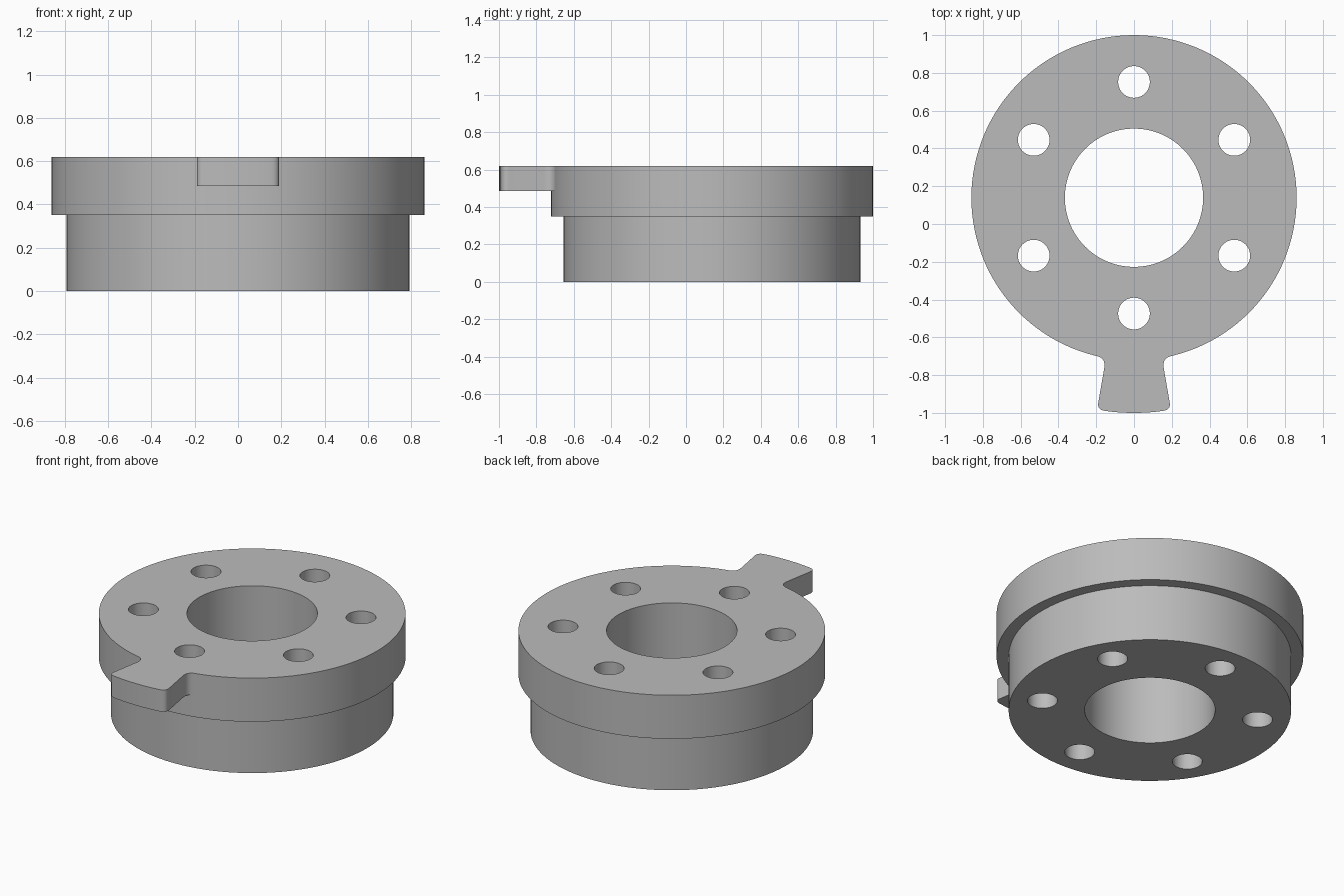
import bpy
import bmesh
from math import cos, sin, pi, sqrt, radians
from mathutils import Vector

CY = 0.139                      # axis of the round body
TOP, STEP, TAB_Z = 0.62, 0.35, 0.485
R_FLANGE, R_HUB, R_BORE = 0.861, 0.793, 0.366

if "Cube" in bpy.data.objects:
    bpy.data.objects.remove(bpy.data.objects["Cube"], do_unlink=True)

grey = bpy.data.materials.new("plain grey")
grey.use_nodes = True
colour = (0.5, 0.5, 0.5, 1)
grey.diffuse_color = colour
grey.node_tree.nodes["Principled BSDF"].inputs["Base Color"].default_value = colour


def finish(bm, name):
    bmesh.ops.recalc_face_normals(bm, faces=bm.faces)
    mesh = bpy.data.meshes.new(name)
    bm.to_mesh(mesh)
    bm.free()
    mesh.materials.append(grey)
    obj = bpy.data.objects.new(name, mesh)
    bpy.context.collection.objects.link(obj)
    return obj


def prism(name, outline, z0, z1):
    bm = bmesh.new()
    face = bm.faces.new([bm.verts.new((x, y, z0)) for x, y in outline])
    out = bmesh.ops.extrude_face_region(bm, geom=[face])
    moved = [v for v in out["geom"] if isinstance(v, bmesh.types.BMVert)]
    bmesh.ops.translate(bm, verts=moved, vec=(0, 0, z1 - z0))
    return finish(bm, name)


def circle(x, y, r, n):
    return [(x + r * cos(2 * pi * i / n), y + r * sin(2 * pi * i / n)) for i in range(n)]


def bend(a, c, b, n=8):
    """Rounded corner from a to b around control point c."""
    a, b, c = Vector(a), Vector(b), Vector(c)
    return [tuple(a.lerp(c, i / n).lerp(c.lerp(b, i / n), i / n)) for i in range(n + 1)]


def combine(target, other, operation):
    mod = target.modifiers.new(operation.lower(), "BOOLEAN")
    mod.operation, mod.solver, mod.object = operation, "EXACT", other
    bpy.context.view_layer.objects.active = target
    bpy.ops.object.modifier_apply(modifier=mod.name)
    bpy.data.objects.remove(other, do_unlink=True)


# Stepped ring: hub, flange and bore turned from one profile
profile = [(R_BORE, 0), (R_HUB, 0), (R_HUB, STEP),
           (R_FLANGE, STEP), (R_FLANGE, TOP), (R_BORE, TOP)]
bm = bmesh.new()
verts = [bm.verts.new((r, CY, z)) for r, z in profile]
edges = [bm.edges.new((verts[i - 1], verts[i])) for i in range(len(verts))]
bmesh.ops.spin(bm, geom=verts + edges, cent=(0, CY, 0), axis=(0, 0, 1),
               angle=2 * pi, steps=128, use_merge=True)
bmesh.ops.remove_doubles(bm, verts=bm.verts, dist=0.0001)
body = finish(bm, "flanged_ring")

# Flared key tab with filleted root and rounded outer corners
half = [(0.2, -0.6)]
half += bend((0.2, -0.698), (0.15, -0.708), (0.157, -0.76))
half += bend((0.189, -0.945), (0.196, -0.983), (0.155, -0.989))
half += [(x, CY - sqrt(1.139 ** 2 - x * x)) for x in (0.12, 0.08, 0.04)]
outline = half + [(0, -1)] + [(-x, y) for x, y in reversed(half)]
combine(body, prism("key_tab", outline, TAB_Z, TOP), "UNION")

# Six bolt holes through the whole height
for i in range(6):
    a = radians(30 + 60 * i)
    hole = circle(0.613 * cos(a), CY + 0.613 * sin(a), 0.084, 40)
    combine(body, prism("hole_cutter", hole, -0.1, TOP + 0.1), "DIFFERENCE")

bpy.ops.object.select_all(action="DESELECT")
body.select_set(True)
bpy.context.view_layer.objects.active = body
bpy.ops.object.shade_smooth_by_angle(angle=radians(30))
